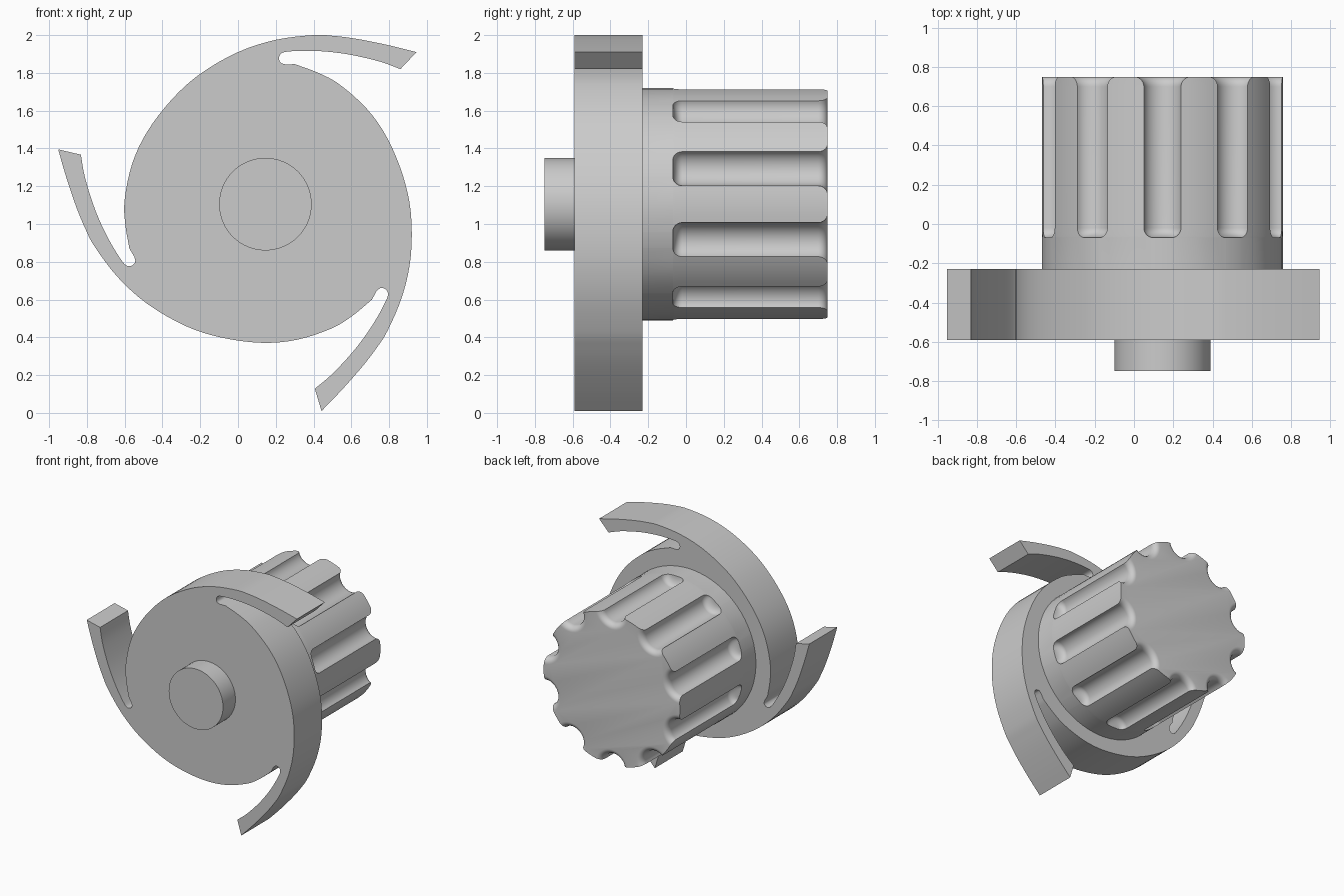
import bpy, bmesh
from math import sin, cos, pi, radians
from mathutils import Vector, Matrix

if "Cube" in bpy.data.objects:
    bpy.data.objects.remove(bpy.data.objects["Cube"], do_unlink=True)

AXIS_X, AXIS_Z = 0.145, 1.105      # common axis of all parts, running along y

grey = bpy.data.materials.new("light_grey")
grey.use_nodes = True
grey.diffuse_color = (0.6, 0.6, 0.6, 1)
grey.node_tree.nodes["Principled BSDF"].inputs["Base Color"].default_value = (0.6, 0.6, 0.6, 1)


def loft(name, sections):
    """Skin a list of (y, outline) sections and cap both ends."""
    bm = bmesh.new()
    rings = [[bm.verts.new((AXIS_X + p[0], y, AXIS_Z + p[1])) for p in outline]
             for y, outline in sections]
    for a, b in zip(rings, rings[1:]):
        for i in range(len(a)):
            j = (i + 1) % len(a)
            bm.faces.new((a[i], a[j], b[j], b[i]))
    bm.faces.new(rings[0])
    bm.faces.new(rings[-1])
    bmesh.ops.recalc_face_normals(bm, faces=bm.faces)
    mesh = bpy.data.meshes.new(name)
    bm.to_mesh(mesh)
    bm.free()
    mesh.materials.append(grey)
    ob = bpy.data.objects.new(name, mesh)
    bpy.context.collection.objects.link(ob)
    bpy.ops.object.select_all(action='DESELECT')
    ob.select_set(True)
    bpy.context.view_layer.objects.active = ob
    bpy.ops.object.shade_smooth_by_angle(angle=radians(30))
    return ob


def polar(r, a):
    return Vector((r * cos(a), r * sin(a)))


def smooth_path(pts, steps):
    """Catmull-Rom curve through the points."""
    p = [Vector(q) for q in pts]
    p = [2 * p[0] - p[1]] + p + [2 * p[-1] - p[-2]]
    out = []
    for a, b, c, d in zip(p, p[1:], p[2:], p[3:]):
        for s in range(steps):
            t = s / steps
            out.append(0.5 * (2 * b + (c - a) * t + (2 * a - 5 * b + 4 * c - d) * t ** 2
                              + (3 * b - a - 3 * c + d) * t ** 3))
    return out + [p[-2]]


# Cam plate: one third of the outline, repeated around the axis
slot_and_arm_inside = [(.105, .74), (.08, .75), (.072, .775), (.085, .798), (.12, .808),
                       (.22, .812), (.33, .807), (.455, .79), (.605, .755), (.715, .715)]
arm_outside = [(.80, .805), (.65, .842), (.485, .875), (.36, .891), (.255, .895),
               (.055, .87), (-.145, .805), (-.345, .69), (-.495, .555), (-.625, .385),
               (-.705, .215), (-.745, .025), (-.742, -.105), (-.72, -.235)]
third = smooth_path(slot_and_arm_inside, 4) + smooth_path(arm_outside, 4)
outline = []
for k in range(3):
    turn = Matrix.Rotation(k * 2 * pi / 3, 2)
    outline += [turn @ p for p in third]
loft("cam_plate", [(-.59, outline), (-.23, outline)])

# Front hub
circle = [polar(.245, 2 * pi * i / 64) for i in range(64)]
loft("front_hub", [(-.75, circle), (-.55, circle)])

# Fluted knob
RADIUS, FLUTES = .615, 10
WIDTH, DEPTH, ROUND = .095, .08, .05


def fluted_ring(width, depth):
    pts = []
    pitch = 2 * pi / FLUTES
    half = width / RADIUS
    for k in range(FLUTES):
        mid = pi / 2 + k * pitch
        for i in range(17):
            t = pi * i / 16
            pts.append(polar(RADIUS - depth * sin(t), mid - half * cos(t)))
        for i in range(1, 5):
            pts.append(polar(RADIUS, mid + half + (pitch - 2 * half) * i / 5))
    return pts


sections = [(-.3, fluted_ring(WIDTH - ROUND, 0))]
for i in range(8):                 # rounded closed end of the flutes
    q = pi / 2 * i / 7
    sections.append((-.07 + ROUND * (1 - cos(q)),
                     fluted_ring(WIDTH - ROUND + ROUND * sin(q), DEPTH * sin(q))))
for i in range(8):                 # flared open end of the flutes
    q = pi / 2 * i / 7
    flare = ROUND * (1 - cos(q))
    sections.append((.75 - ROUND + ROUND * sin(q),
                     fluted_ring(WIDTH + flare, DEPTH + .9 * flare)))
loft("fluted_knob", sections)
